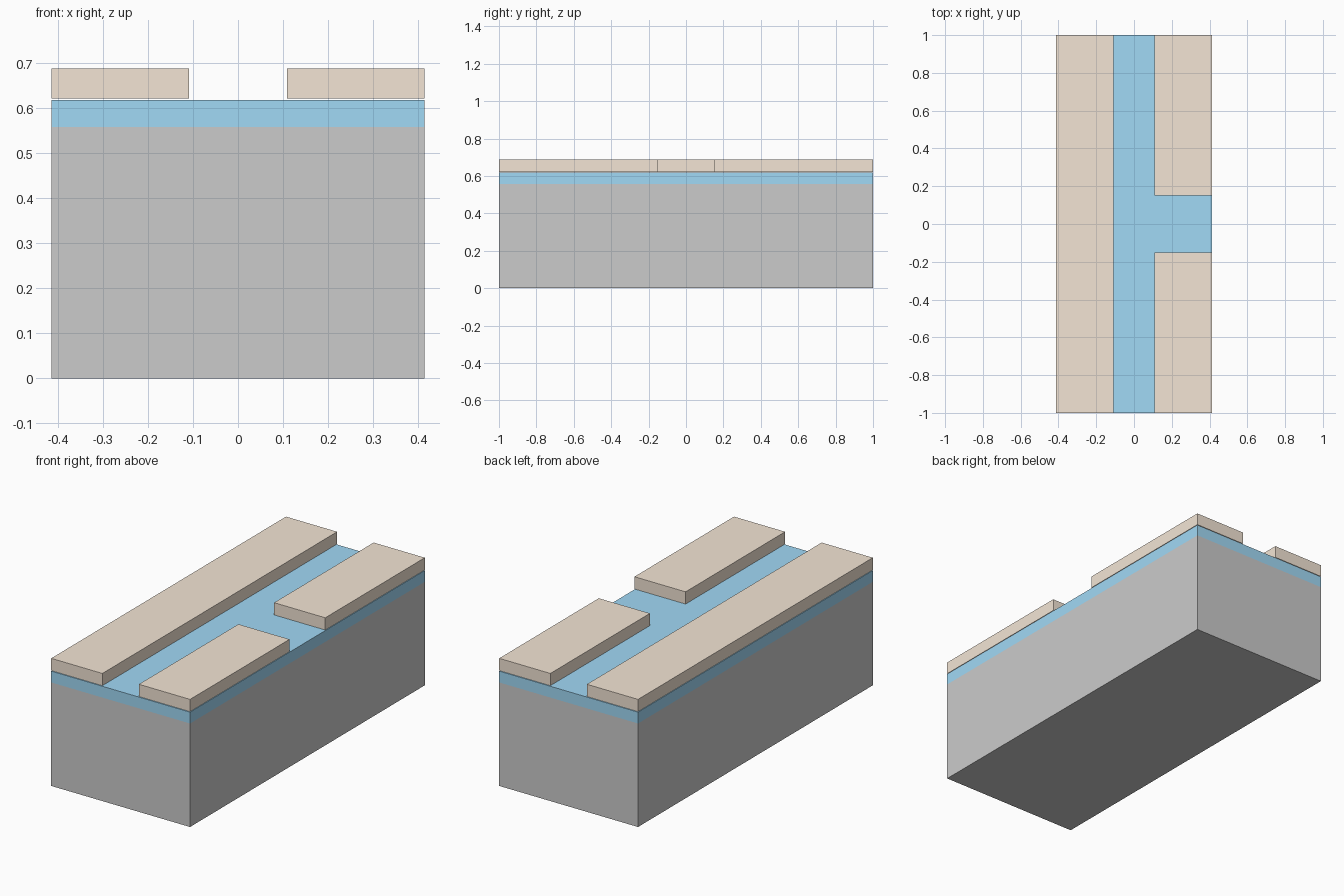
import bpy, bmesh

if "Cube" in bpy.data.objects:
    bpy.data.objects.remove(bpy.data.objects["Cube"])

HALF_W, HALF_L = 0.414, 1.0
ROAD_X, GAP_Y = 0.109, 0.152
BAND_Z, TOP_Z = 0.558, 0.619
SLAB_Z0, SLAB_Z1 = 0.622, 0.688


def material(name, color):
    m = bpy.data.materials.new(name)
    m.diffuse_color = (*color, 1)
    m.use_nodes = True
    m.node_tree.nodes["Principled BSDF"].inputs["Base Color"].default_value = m.diffuse_color
    return m


def box(name, x0, x1, y0, y1, z0, z1, mats):
    bm = bmesh.new()
    bmesh.ops.create_cube(bm, size=1)
    for v in bm.verts:
        v.co = (x1 if v.co.x > 0 else x0,
                y1 if v.co.y > 0 else y0,
                z1 if v.co.z > 0 else z0)
    return finish(name, bm, mats)


def finish(name, bm, mats):
    me = bpy.data.meshes.new(name)
    bm.to_mesh(me)
    bm.free()
    for m in mats:
        me.materials.append(m)
    ob = bpy.data.objects.new(name, me)
    bpy.context.collection.objects.link(ob)
    return ob


grey = material("base_grey", (0.8, 0.8, 0.8))
blue = material("surface_blue", (0.357, 0.695, 0.92))
tan = material("slab_tan", (0.9, 0.785, 0.667))

# Solid base block, its top band painted blue
base = box("base_block", -HALF_W, HALF_W, -HALF_L, HALF_L, 0, TOP_Z, [grey, blue])
bm = bmesh.new()
bm.from_mesh(base.data)
bmesh.ops.bisect_plane(bm, geom=bm.verts[:] + bm.edges[:] + bm.faces[:],
                       plane_co=(0, 0, BAND_Z), plane_no=(0, 0, 1))
for f in bm.faces:
    f.material_index = int(f.calc_center_median().z > BAND_Z)
bm.to_mesh(base.data)
bm.free()

# Raised slabs hovering a hair above the blue surface: a full-length one on the
# left, two on the right leaving the side branch open
box("left_slab", -HALF_W, -ROAD_X, -HALF_L, HALF_L, SLAB_Z0, SLAB_Z1, [tan])
box("front_right_slab", ROAD_X, HALF_W, -HALF_L, -GAP_Y, SLAB_Z0, SLAB_Z1, [tan])
box("back_right_slab", ROAD_X, HALF_W, GAP_Y, HALF_L, SLAB_Z0, SLAB_Z1, [tan])
